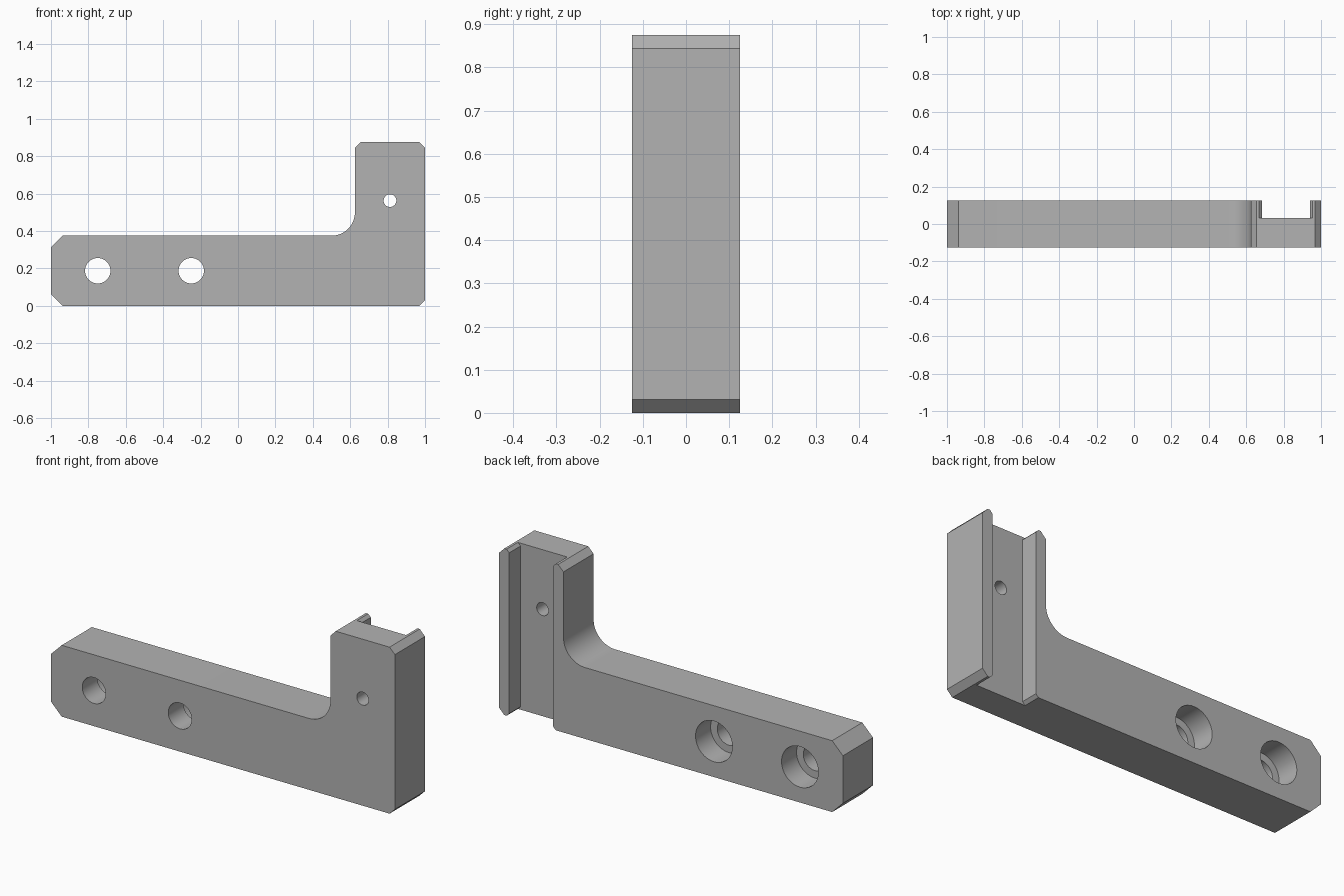
import bpy
import bmesh
from math import cos, sin, pi

default = bpy.data.objects.get("Cube")
if default:
    bpy.data.objects.remove(default, do_unlink=True)

HALF, HEIGHT, ARM = 0.125, 0.875, 0.375
POST_X, FILLET = 0.625, 0.125
CHAMFER, END_CHAMFER = 0.031, 0.0625

grey = bpy.data.materials.new("plain grey")
grey.use_nodes = True
grey.diffuse_color = (0.45, 0.45, 0.45, 1)
grey.node_tree.nodes["Principled BSDF"].inputs["Base Color"].default_value = grey.diffuse_color


def prism(name, outline, y0, y1):
    """Extrude an x-z outline from y0 to y1."""
    bm = bmesh.new()
    face = bm.faces.new([bm.verts.new((x, y0, z)) for x, z in outline])
    side = bmesh.ops.extrude_face_region(bm, geom=[face])["geom"]
    moved = [v for v in side if isinstance(v, bmesh.types.BMVert)]
    bmesh.ops.translate(bm, verts=moved, vec=(0, y1 - y0, 0))
    bmesh.ops.recalc_face_normals(bm, faces=bm.faces)
    mesh = bpy.data.meshes.new(name)
    bm.to_mesh(mesh)
    bm.free()
    mesh.materials.append(grey)
    obj = bpy.data.objects.new(name, mesh)
    bpy.context.collection.objects.link(obj)
    return obj


def arc(cx, cz, r, start, end, steps):
    angles = [start + (end - start) * i / steps for i in range(steps + 1)]
    return [(cx + r * cos(a), cz + r * sin(a)) for a in angles]


def hole(name, x, z, r, y0, y1):
    return prism(name, arc(x, z, r, 0, 2 * pi, 48)[:-1], y0, y1)


# L-shaped body with chamfered ends and a filleted inner corner
c, e = CHAMFER, END_CHAMFER
outline = [(-1 + e, 0), (1 - c, 0), (1, c), (1, HEIGHT - c), (1 - c, HEIGHT),
           (POST_X + c, HEIGHT), (POST_X, HEIGHT - c)]
outline += arc(POST_X - FILLET, ARM + FILLET, FILLET, 0, -pi / 2, 16)
outline += [(-1 + e, ARM), (-1, ARM - e), (-1, e)]
body = prism("bracket_body", outline, -HALF, HALF)

# Rear channel, flared slightly at its top and bottom mouths
mid, w, f, out = (1 + POST_X) / 2, 0.128, 0.015, 0.01
half = [(w + f + out, -out), (w, f), (w, HEIGHT - f), (w + f + out, HEIGHT + out)]
channel = [(mid + x, z) for x, z in half] + [(mid - x, z) for x, z in reversed(half)]
cutters = [prism("channel_cutter", channel, 0.031, 0.2)]

# Screw hole in the post, counterbored holes along the arm
cutters.append(hole("screw_hole_cutter", mid, 0.5625, 0.034, -0.2, 0.2))
for x in (-0.75, -0.25):
    cutters.append(hole("bolt_hole_cutter", x, ARM / 2, 0.068, -0.2, 0.2))
    cutters.append(hole("counterbore_cutter", x, ARM / 2, 0.107, 0, 0.2))

for cutter in cutters:
    cutter.hide_render = True
    cut = body.modifiers.new(cutter.name, "BOOLEAN")
    cut.operation, cut.solver, cut.object = "DIFFERENCE", "EXACT", cutter

# Bake the cuts and drop the cutters
bpy.context.view_layer.update()
graph = bpy.context.evaluated_depsgraph_get()
baked = bpy.data.meshes.new_from_object(body.evaluated_get(graph))
body.modifiers.clear()
body.data = baked
for cutter in cutters:
    bpy.data.objects.remove(cutter, do_unlink=True)

# Smooth the round surfaces only
bpy.ops.object.select_all(action="DESELECT")
body.select_set(True)
bpy.context.view_layer.objects.active = body
bpy.ops.object.shade_smooth_by_angle(angle=pi / 7)
